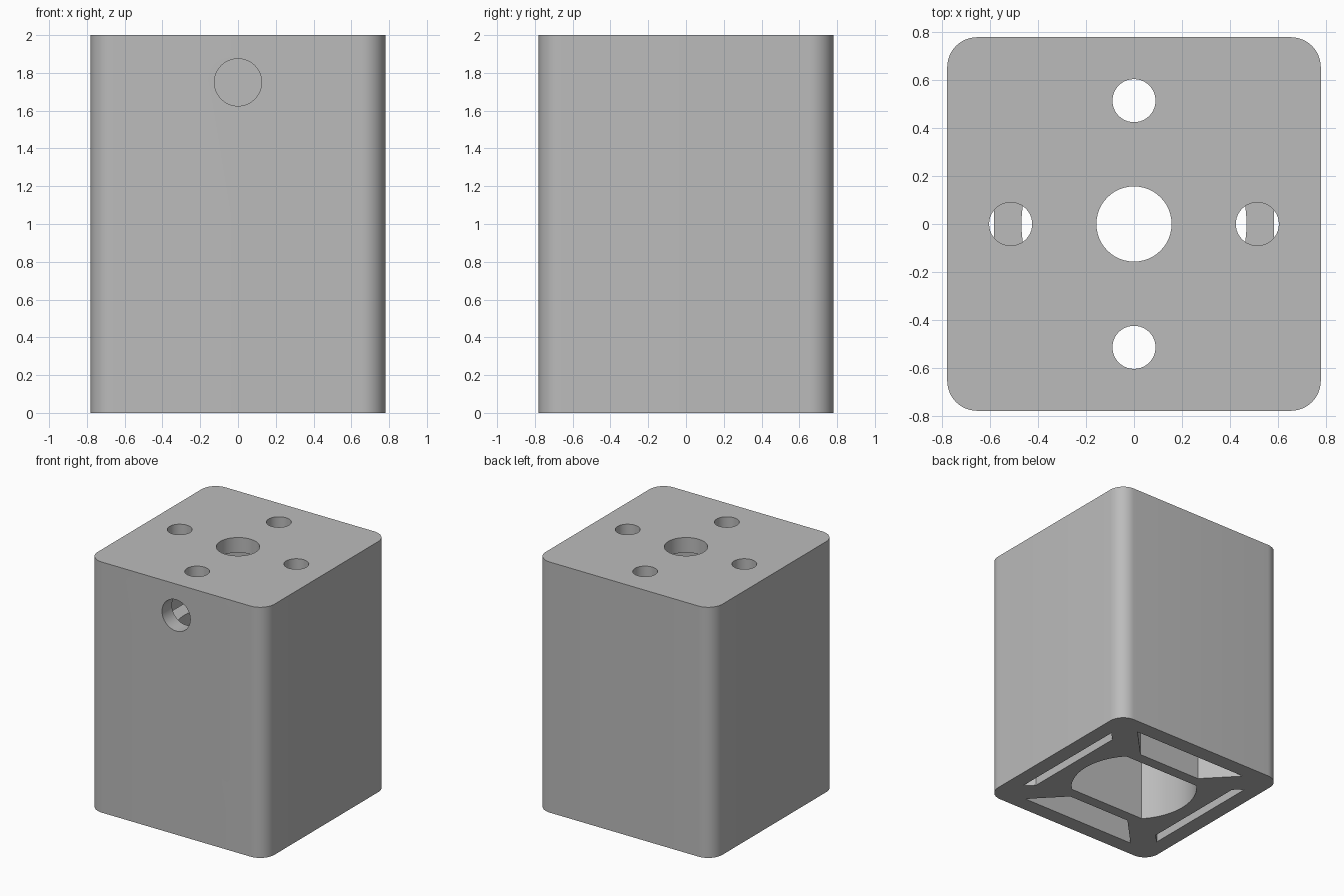
import bpy, bmesh, math

cube = bpy.data.objects.get("Cube")
if cube:
    bpy.data.objects.remove(cube, do_unlink=True)

HALF, HEIGHT, CORNER = 0.78, 2.0, 0.125
INNER = 0.655          # inside face of the outer walls
FLOOR, CEILING = 1.33, 1.88

grey = bpy.data.materials.new("plain_grey")
grey.use_nodes = True
grey.diffuse_color = (0.5, 0.5, 0.5, 1)
grey.node_tree.nodes["Principled BSDF"].inputs["Base Color"].default_value = (0.5, 0.5, 0.5, 1)


def arc(cx, cy, r, start, end, steps):
    angles = [math.radians(start + (end - start) * i / steps) for i in range(steps + 1)]
    return [(cx + r * math.cos(a), cy + r * math.sin(a)) for a in angles]


def prism(name, outline, z0, z1):
    """Extrude a closed outline upwards from z0 to z1."""
    bm = bmesh.new()
    face = bm.faces.new([bm.verts.new((x, y, z0)) for x, y in outline])
    top = bmesh.ops.extrude_face_region(bm, geom=[face])["geom"]
    bmesh.ops.translate(bm, vec=(0, 0, z1 - z0),
                        verts=[v for v in top if isinstance(v, bmesh.types.BMVert)])
    bmesh.ops.recalc_face_normals(bm, faces=bm.faces)
    mesh = bpy.data.meshes.new(name)
    bm.to_mesh(mesh)
    bm.free()
    obj = bpy.data.objects.new(name, mesh)
    bpy.context.collection.objects.link(obj)
    mesh.materials.append(grey)
    return obj


def round_cutter(name, x, y, r, z0, z1):
    return prism(name, arc(x, y, r, 0, 360, 48)[:-1], z0, z1)


def pocket(name, inner, inner_half, outer_half, quarter):
    """Tapered slot beside one wall, turned by quarter turns."""
    points = [(inner, -inner_half), (INNER, -outer_half), (INNER, outer_half), (inner, inner_half)]
    for _ in range(quarter):
        points = [(-y, x) for x, y in points]
    return prism(name, points, -0.1, FLOOR + 0.1)


# Outer body with rounded upright corners
outline = []
c = HALF - CORNER
for i, (sx, sy) in enumerate([(1, 1), (-1, 1), (-1, -1), (1, -1)]):
    outline += arc(sx * c, sy * c, CORNER, i * 90, i * 90 + 90, 12)
body = prism("housing_body", outline, 0, HEIGHT)

# Open chamber under the top plate
square = [(-INNER, -INNER), (INNER, -INNER), (INNER, INNER), (-INNER, INNER)]
cutters = [prism("chamber_cutter", square, FLOOR, CEILING)]

# Central bore with two flat sides
flat = math.degrees(math.asin(0.32 / 0.47))
bore = arc(0, 0, 0.47, -flat, flat, 24) + arc(0, 0, 0.47, 180 - flat, 180 + flat, 24)
cutters.append(prism("bore_cutter", bore, -0.1, FLOOR + 0.1))

# Pockets: narrow on the sides, wide at front and back
for quarter in range(4):
    if quarter % 2:
        cutters.append(pocket("wide_pocket_cutter", 0.41, 0.28, 0.515, quarter))
    else:
        cutters.append(pocket("narrow_pocket_cutter", 0.585, 0.445, 0.515, quarter))

# Holes in the top plate
cutters.append(round_cutter("centre_hole_cutter", 0, 0, 0.157, CEILING - 0.1, 2.1))
for x, y in [(1, 0), (-1, 0), (0, 1), (0, -1)]:
    cutters.append(round_cutter("screw_hole_cutter", x * 0.515, y * 0.515, 0.09, CEILING - 0.1, 2.1))

# Cable hole through the front wall
cable = round_cutter("cable_hole_cutter", 0, 0, 0.125, -0.15, 0.15)
cable.rotation_euler.x = math.radians(90)
cable.location = (0, -0.72, 1.75)
cutters.append(cable)

for cutter in cutters:
    mod = body.modifiers.new(cutter.name, 'BOOLEAN')
    mod.operation, mod.solver, mod.object = 'DIFFERENCE', 'EXACT', cutter

# Bake the cuts, then drop the cutters
bpy.context.view_layer.update()
graph = bpy.context.evaluated_depsgraph_get()
result = bpy.data.meshes.new_from_object(body.evaluated_get(graph))
body.modifiers.clear()
body.data = result
for cutter in cutters:
    bpy.data.objects.remove(cutter, do_unlink=True)

bpy.ops.object.select_all(action='DESELECT')
body.select_set(True)
bpy.context.view_layer.objects.active = body
bpy.ops.object.shade_smooth_by_angle(angle=math.radians(30))
